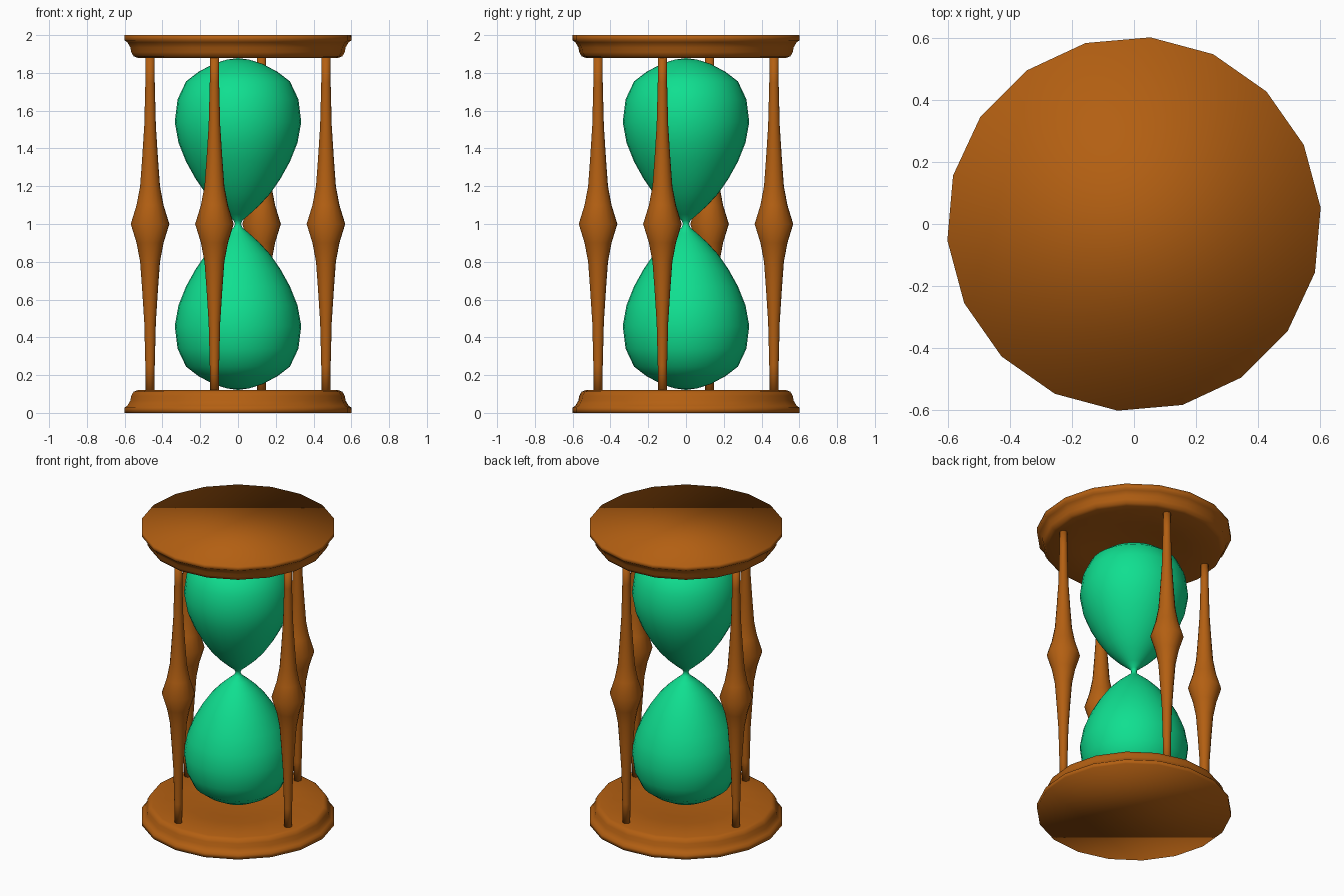
import bpy, bmesh, math

if "Cube" in bpy.data.objects:
    bpy.data.objects.remove(bpy.data.objects["Cube"])


def material(name, rgb):
    m = bpy.data.materials.new(name)
    m.diffuse_color = (*rgb, 1)
    m.use_nodes = True
    m.node_tree.nodes["Principled BSDF"].inputs["Base Color"].default_value = m.diffuse_color
    return m


WOOD = material("brown wood", (0.45, 0.115, 0.006))
GREEN = material("green glass", (0.005, 0.74, 0.28))


def lathe(name, profile, sides, mat, start=0.0, centre=(0, 0)):
    """Spin (radius, z) points, listed bottom to top, into a closed smooth solid."""
    bm = bmesh.new()
    rings = []
    for r, z in profile:
        ring = []
        for i in range(sides):
            a = start + math.tau * i / sides
            ring.append(bm.verts.new((r * math.cos(a), r * math.sin(a), z)))
        rings.append(ring)
    for lo, hi in zip(rings, rings[1:]):
        for i in range(sides):
            j = (i + 1) % sides
            bm.faces.new((lo[i], lo[j], hi[j], hi[i]))
    bm.faces.new(rings[0][::-1])
    bm.faces.new(rings[-1])
    bmesh.ops.recalc_face_normals(bm, faces=bm.faces)
    for f in bm.faces:
        f.smooth = True
    me = bpy.data.meshes.new(name)
    bm.to_mesh(me)
    bm.free()
    me.materials.append(mat)
    ob = bpy.data.objects.new(name, me)
    ob.location = (*centre, 0)
    bpy.context.collection.objects.link(ob)
    return ob


def flipped(profile):
    return [(r, 2 - z) for r, z in reversed(profile)]


# Moulded end plates, each with a shallow dish facing the bulb
plate = [(0.603, 0), (0.603, 0.028), (0.588, 0.038), (0.572, 0.065),
         (0.567, 0.09), (0.555, 0.112), (0.535, 0.12), (0.33, 0.12), (0.2, 0.102)]
lathe("base_plate", plate, 18, WOOD, math.radians(5))
lathe("top_plate", flipped(plate), 18, WOOD, math.radians(5))

# Double glass bulb, pinched at the neck
upper = [(0.016, 1.0), (0.024, 1.02), (0.06, 1.05), (0.115, 1.1), (0.17, 1.16),
         (0.225, 1.24), (0.275, 1.33), (0.315, 1.43), (0.335, 1.54),
         (0.32, 1.66), (0.275, 1.755), (0.21, 1.805), (0.13, 1.848),
         (0.06, 1.87), (0.004, 1.878)]
lathe("glass_bulb", flipped(upper)[:-1] + upper, 32, GREEN)

# Four turned spindles
half = [(0.103, 1.0), (0.072, 1.1), (0.053, 1.2), (0.042, 1.35),
        (0.031, 1.52), (0.025, 1.75), (0.024, 1.89)]
for k in range(4):
    a = math.radians(-15 + 90 * k)
    lathe(f"spindle_{k + 1}", flipped(half)[:-1] + half, 16, WOOD, a,
          (0.482 * math.cos(a), 0.482 * math.sin(a)))
